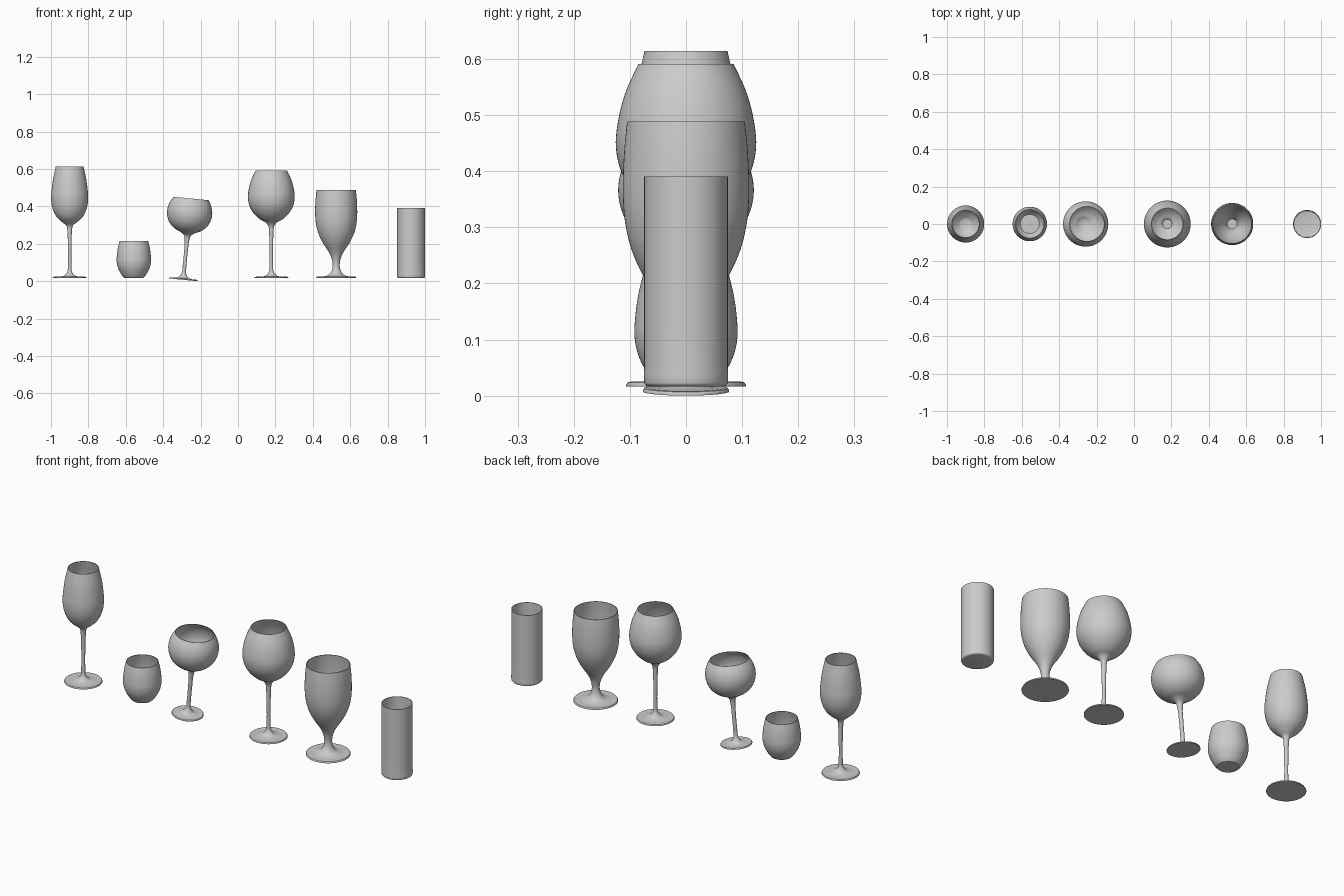
import bpy, bmesh, math
from mathutils import Vector

if "Cube" in bpy.data.objects:
    bpy.data.objects.remove(bpy.data.objects["Cube"])

WALL = 0.003


def smooth_curve(points, steps=5):
    """Chord-length Hermite curve through (radius, height) points."""
    p = [Vector(q) for q in points]
    n = len(p)
    d = [(p[i + 1] - p[i]).length for i in range(n - 1)]
    s = [(p[i + 1] - p[i]) / d[i] for i in range(n - 1)]
    m = [s[0]] + [(s[i - 1] * d[i] + s[i] * d[i - 1]) / (d[i - 1] + d[i])
                  for i in range(1, n - 1)] + [s[-1]]
    out = []
    for i in range(n - 1):
        for k in range(steps):
            t = k / steps
            a, b = t * t * (3 - 2 * t), t * (1 - t)
            out.append(p[i] * (1 - a) + p[i + 1] * a
                       + (m[i] * b * (1 - t) - m[i + 1] * b * t) * d[i])
    return out + [p[-1]]


def glass(name, x, points, bowl_base, z=0.0, tilt=0.0):
    """Lathe a thin-walled glass; the inside starts above bowl_base."""
    outer = smooth_curve(points)
    inner = []
    for i in range(len(outer) - 1, 0, -1):
        if outer[i].y < bowl_base:
            break
        if i == len(outer) - 1:
            inner.append(outer[i] - Vector((WALL, 0)))
            continue
        t = (outer[i + 1] - outer[i - 1]).normalized()
        q = outer[i] + Vector((-t.y, t.x)) * WALL
        if q.x > 0.002:
            inner.append(q)
    profile = [Vector((0, outer[0].y))] + outer + inner + [Vector((0, inner[-1].y))]

    bm = bmesh.new()
    verts = [bm.verts.new((q.x, 0, q.y)) for q in profile]
    edges = [bm.edges.new(pair) for pair in zip(verts, verts[1:])]
    bmesh.ops.spin(bm, geom=verts + edges, cent=(0, 0, 0), axis=(0, 0, 1),
                   angle=math.tau, steps=64)
    bmesh.ops.remove_doubles(bm, verts=bm.verts[:], dist=0.0001)
    bmesh.ops.recalc_face_normals(bm, faces=bm.faces[:])
    mesh = bpy.data.meshes.new(name)
    bm.to_mesh(mesh)
    bm.free()
    ob = bpy.data.objects.new(name, mesh)
    bpy.context.collection.objects.link(ob)
    ob.location = (x, 0, z)
    ob.rotation_euler.y = tilt
    bpy.ops.object.select_all(action='DESELECT')
    ob.select_set(True)
    bpy.context.view_layer.objects.active = ob
    bpy.ops.object.shade_smooth_by_angle(angle=math.radians(40))


# Tall white wine glass
glass("white_wine_glass", -0.90,
      [(.091, .016), (.091, .019), (.06, .023), (.03, .030), (.015, .045),
       (.010, .09), (.010, .19), (.012, .26), (.018, .298), (.04, .316),
       (.068, .342), (.09, .385), (.099, .44), (.096, .49), (.088, .55),
       (.074, .614)], .308)

# Stemless tumbler
glass("stemless_tumbler", -0.557,
      [(.05, .016), (.058, .024), (.072, .045), (.085, .072), (.0918, .105),
       (.0905, .14), (.085, .18), (.077, .214)], .018)

# Tilted short-bowl glass
glass("tilted_goblet", -0.293,
      [(.0765, 0), (.0765, .003), (.05, .007), (.026, .014), (.014, .03),
       (.010, .08), (.010, .15), (.012, .21), (.017, .236), (.036, .252),
       (.07, .268), (.102, .298), (.119, .34), (.1205, .37), (.112, .405),
       (.094, .437)], .245, z=.0074, tilt=math.radians(5.5))

# Large red wine glass
glass("red_wine_glass", 0.178,
      [(.091, .016), (.091, .019), (.06, .023), (.03, .030), (.015, .045),
       (.010, .09), (.010, .19), (.012, .26), (.016, .295), (.03, .314),
       (.057, .329), (.09, .358), (.115, .398), (.125, .443), (.121, .49),
       (.108, .54), (.085, .591)], .308)

# Short-stem water goblet
glass("water_goblet", 0.525,
      [(.107, .016), (.107, .019), (.07, .025), (.04, .035), (.025, .055),
       (.019, .08), (.0205, .105), (.029, .135), (.045, .165), (.06, .187),
       (.078, .217), (.097, .26), (.108, .305), (.1125, .36), (.112, .40),
       (.109, .45), (.105, .489)], .13)

# Straight highball glass
glass("highball_glass", 0.9255,
      [(.066, .016), (.070, .0175), (.0735, .021), (.0745, .026),
       (.0745, .05), (.0745, .391)], .016)
